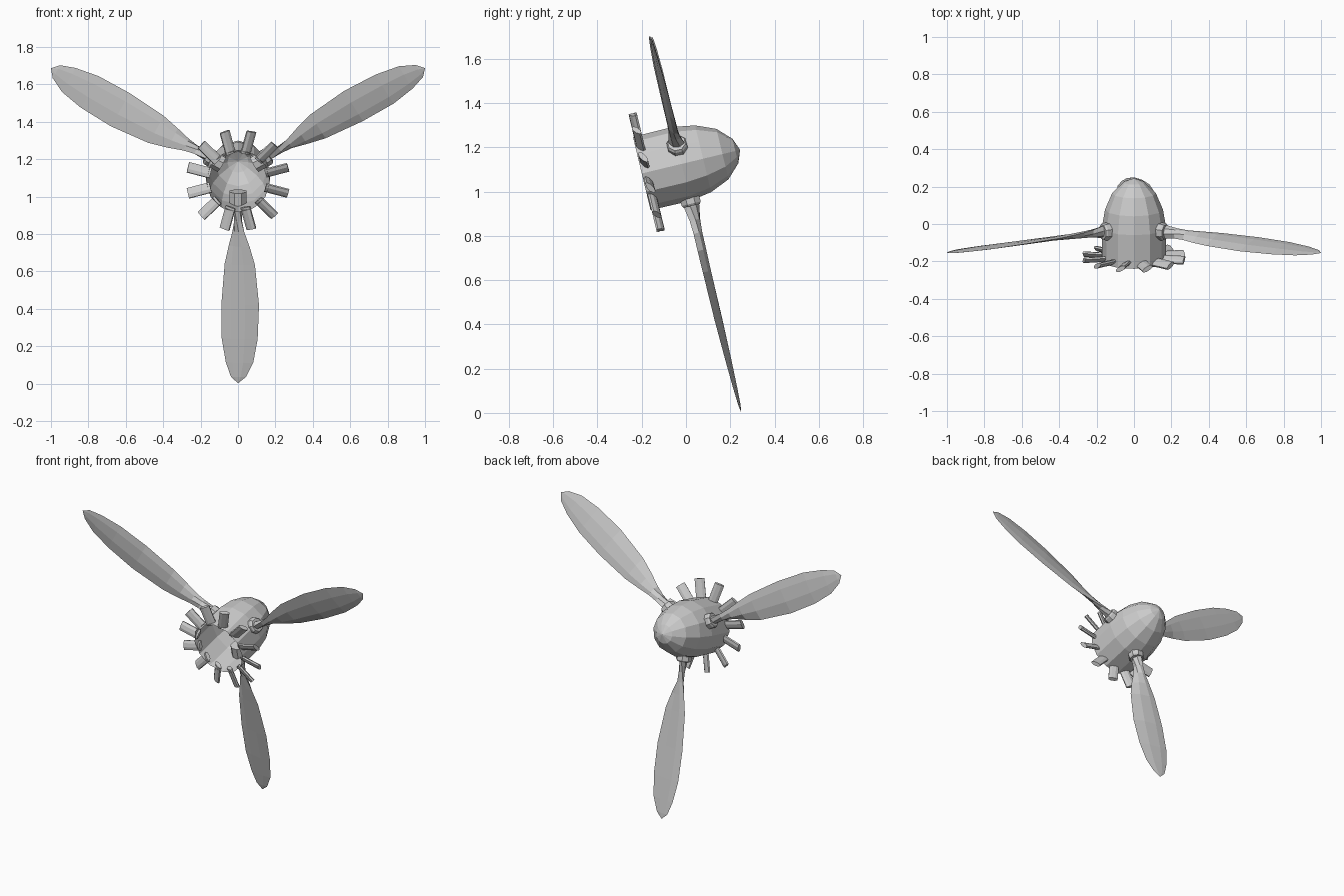
import bpy, bmesh
from math import sin, cos, pi, radians
from mathutils import Vector, Matrix

if "Cube" in bpy.data.objects:
    bpy.data.objects.remove(bpy.data.objects["Cube"])

# Whole assembly is tilted nose-up; local y = shaft axis, local z = up
FRAME = Matrix.Translation((0, -0.02, 1.125)) @ Matrix.Rotation(radians(13.5), 4, 'X')
AXIS = Vector((0, 1, 0))


def loft(name, rings, cap_start=True, cap_end=True):
    """Bridge equal-length closed rings; a one-point ring closes to a tip."""
    bm = bmesh.new()
    vr = [[bm.verts.new(p) for p in ring] for ring in rings]
    for a, b in zip(vr, vr[1:]):
        n = len(a)
        for i in range(n):
            j = (i + 1) % n
            if len(b) == 1:
                bm.faces.new((a[i], a[j], b[0]))
            else:
                bm.faces.new((a[i], a[j], b[j], b[i]))
    if cap_start:
        bm.faces.new(vr[0][::-1])
    if cap_end and len(vr[-1]) > 2:
        bm.faces.new(vr[-1])
    bmesh.ops.recalc_face_normals(bm, faces=bm.faces)
    bm.transform(FRAME)
    me = bpy.data.meshes.new(name)
    bm.to_mesh(me)
    bm.free()
    ob = bpy.data.objects.new(name, me)
    bpy.context.collection.objects.link(ob)
    return ob


def spoke_frame(deg):
    a = radians(deg)
    return Vector((cos(a), 0, sin(a))), Vector((-sin(a), 0, cos(a)))


def ellipse(centre, u, v, ru, rv, n):
    return [centre + u * ru * cos(2 * pi * i / n + pi / n)
            + v * rv * sin(2 * pi * i / n + pi / n) for i in range(n)]


# Hub: twelve-sided bullet shell, open at the rear
profile = [(-0.185, 0.17), (0.0, 0.172), (0.10, 0.155),
           (0.19, 0.117), (0.25, 0.057)]
rings = [[Vector((r * cos(i * pi / 6), s, r * sin(i * pi / 6))) for i in range(12)]
         for s, r in profile]
loft("hub_shell", rings + [[Vector((0, 0.272, 0))]], cap_start=False)

# Vanes: twelve flattened, pitched pins around the rear of the hub
for k in range(12):
    rad, tan = spoke_frame(15 + 30 * k)
    p = radians(60)
    chord = AXIS * cos(p) - tan * sin(p)
    thick = AXIS * sin(p) + tan * cos(p)
    loft(f"vane_{k + 1}", [ellipse(rad * r - AXIS * 0.162, chord, thick, 0.031, 0.013, 8)
                           for r in (0.152, 0.277)])

# Blade stations: radius, leading half width, trailing half width, half thickness, pitch
stations = [(0.15, 0.036, 0.036, 0.026, 80), (0.20, 0.036, 0.036, 0.022, 74),
            (0.26, 0.031, 0.030, 0.018, 52), (0.32, 0.040, 0.034, 0.015, 32),
            (0.40, 0.066, 0.052, 0.013, 19), (0.50, 0.093, 0.073, 0.011, 13),
            (0.72, 0.114, 0.090, 0.009, 10), (0.91, 0.106, 0.088, 0.008, 8),
            (1.04, 0.082, 0.066, 0.006, 7), (1.12, 0.042, 0.038, 0.004, 6)]
section = [(-1, 0), (-0.45, 0.85), (0.35, 1), (1, 0), (0.35, -1), (-0.45, -0.85)]

for k, deg in enumerate((30, 150, 270)):
    rad, tan = spoke_frame(deg)
    # Collar: eight-sided socket passing through the hub wall
    loft(f"blade_collar_{k + 1}", [ellipse(rad * r, tan, AXIS, w, w, 8)
                                   for r, w in ((0.10, 0.048), (0.185, 0.048), (0.195, 0.041))])
    # Blade: twisted lens section
    rings = []
    for r, lead, trail, th, pitch in stations:
        p = radians(pitch)
        chord = tan * cos(p) - AXIS * sin(p)
        normal = AXIS * cos(p) + tan * sin(p)
        rings.append([rad * r + chord * c * (lead if c > 0 else trail) + normal * t * th
                      for c, t in section])
    loft(f"blade_{k + 1}", rings + [[rad * 1.155]])
